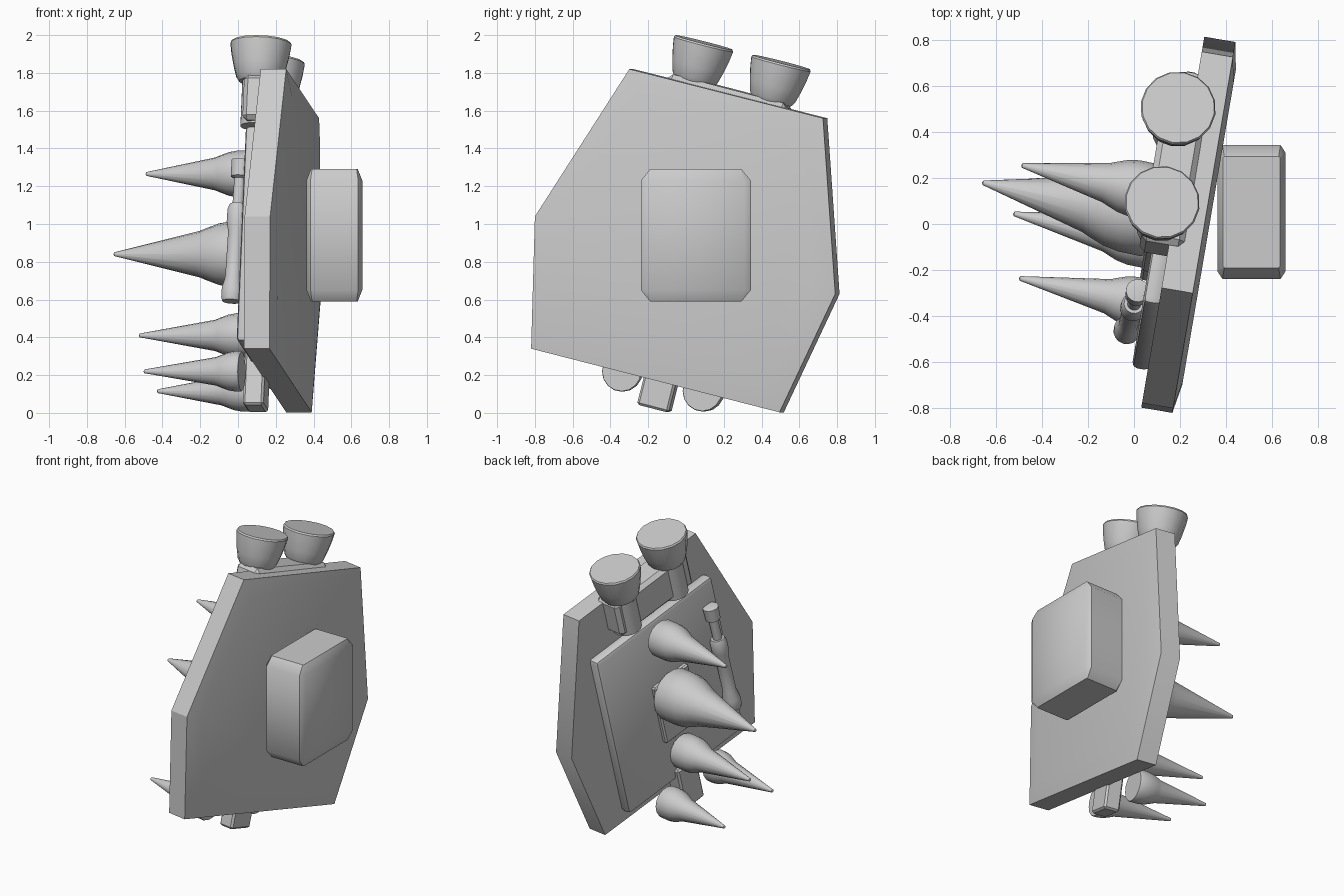
import bpy, bmesh, math
from mathutils import Matrix, Vector

cube = bpy.data.objects.get("Cube")
if cube:
    bpy.data.objects.remove(cube, do_unlink=True)

grey = bpy.data.materials.new("plain_grey")
grey.use_nodes = True
grey.diffuse_color = (0.6, 0.6, 0.6, 1)
grey.node_tree.nodes["Principled BSDF"].inputs["Base Color"].default_value = (0.6, 0.6, 0.6, 1)

# Frame of the slanted shield: inward normal, and up axis leaning in its plane
INWARD = Vector((-0.986, 0.168, 0))
UP = Vector((0.042, 0.245, 0.969)).normalized()
SIDE = UP.cross(INWARD).normalized()
FRAME = Matrix((SIDE, UP, INWARD)).transposed().to_4x4()


def on_shield(y, z, lift):
    """Point over the shield's inner face, lifted along the normal."""
    return Vector((0.167 + 0.17 * y, y, z)) + INWARD * lift


def finish(name, bm, angle=35):
    bmesh.ops.recalc_face_normals(bm, faces=bm.faces)
    mesh = bpy.data.meshes.new(name)
    bm.to_mesh(mesh)
    bm.free()
    mesh.materials.append(grey)
    for p in mesh.polygons:
        p.use_smooth = True
    mesh.set_sharp_from_angle(angle=math.radians(angle))
    obj = bpy.data.objects.new(name, mesh)
    bpy.context.collection.objects.link(obj)
    return obj


def loft(name, rings, angle=30):
    bm = bmesh.new()
    loops = [[bm.verts.new(p) for p in ring] for ring in rings]
    for a, b in zip(loops, loops[1:]):
        for i in range(len(a)):
            j = (i + 1) % len(a)
            bm.faces.new((a[i], a[j], b[j], b[i]))
    bm.faces.new(loops[0])
    bm.faces.new(loops[-1])
    return finish(name, bm, angle)


def shield_box(name, y, z, lift, size, bevel, segments=1):
    """Bevelled box aligned to the shield frame."""
    bm = bmesh.new()
    bmesh.ops.create_cube(bm, size=1)
    bmesh.ops.scale(bm, vec=size, verts=bm.verts)
    bmesh.ops.bevel(bm, geom=bm.edges[:], offset=bevel, segments=segments,
                    profile=0.5, affect='EDGES')
    bm.transform(Matrix.Translation(on_shield(y, z, lift)) @ FRAME)
    return finish(name, bm)


def lathe(name, origin, axis, profile, sides=16):
    """Turn (radius, height) pairs about an axis."""
    bm = bmesh.new()
    verts = [bm.verts.new((r, 0, h)) for r, h in profile]
    edges = [bm.edges.new(pair) for pair in zip(verts, verts[1:])]
    bmesh.ops.spin(bm, geom=verts + edges, cent=(0, 0, 0), axis=(0, 0, 1),
                   angle=math.tau, steps=sides)
    bmesh.ops.remove_doubles(bm, verts=bm.verts, dist=0.0005)
    bm.transform(Matrix.Translation(origin) @ axis.to_track_quat('Z', 'Y').to_matrix().to_4x4())
    return finish(name, bm)


# Six-sided shield slab with a softly raised outer face
outline = [(-0.30, 1.82), (0.725, 1.56), (0.79, 0.63),
           (0.495, 0.003), (-0.82, 0.34), (-0.80, 1.04)]
outer = [Vector((0.306 + 0.17 * y, y, z)) for y, z in outline]
middle = sum(outer, Vector()) / len(outer)
raised = [p.lerp(middle, 0.15) - INWARD * 0.022 for p in outer]
loft("shield_slab", [raised, outer, [p + INWARD * 0.137 for p in outer]])


# Upright chamfered box on the outer side
def box_ring(z, half_x, half_y, cut_x, cut_y):
    pts = []
    for sx, sy in ((1, 1), (-1, 1), (-1, -1), (1, -1)):
        pair = [(half_x, half_y - cut_y), (half_x - cut_x, half_y)]
        if sx * sy < 0:
            pair.reverse()
        pts += [(0.51 + sx * a, 0.052 + sy * b, z) for a, b in pair]
    return pts


box_end = (0.124, 0.242, 0.006, 0.006)
box_body = (0.148, 0.291, 0.022, 0.034)
loft("outer_box", [box_ring(0.59, *box_end), box_ring(0.65, *box_body),
                   box_ring(1.23, *box_body), box_ring(1.29, *box_end)], 40)

# Plates and blocks on the inner side
shield_box("inner_panel", 0.01, 0.82, 0.03, (1.06, 1.18, 0.08), 0.025, 2)
shield_box("middle_plate", -0.02, 0.76, 0.075, (0.31, 0.43, 0.05), 0.01)
shield_box("nozzle_block", 0.2, 1.595, 0.03, (0.66, 0.25, 0.19), 0.025)
shield_box("bottom_block", -0.14, 0.168, 0.045, (0.175, 0.3, 0.11), 0.012)

# Two nozzles with long stems
nozzle = [(0, 0), (0.158, 0), (0.164, -0.01), (0.157, -0.06), (0.142, -0.13),
          (0.125, -0.19), (0.108, -0.215), (0.092, -0.215), (0.092, -0.46), (0, -0.46)]
for name, y, z in (("front_nozzle", 0.085, 1.961), ("rear_nozzle", 0.495, 1.857)):
    lathe(name, on_shield(y, z, 0.06), UP, nozzle)

# Piston with cap, rod and body
piston_foot = on_shield(-0.49, 0.59, 0.118)
piston_axis = on_shield(-0.30, 1.36, 0.1) - piston_foot
piston = [(0, 0), (0.052, 0), (0.058, 0.02), (0.058, 0.07), (0.044, 0.13), (0.044, 0.38),
          (0.055, 0.43), (0.055, 0.5), (0.044, 0.53), (0.03, 0.53), (0.03, 0.67),
          (0.048, 0.68), (0.051, 0.77), (0, 0.78)]
lathe("piston", piston_foot, piston_axis, piston)
for name, y, z in (("piston_lower_mount", -0.48, 0.64), ("piston_upper_mount", -0.31, 1.31)):
    shield_box(name, y, z, 0.06, (0.06, 0.06, 0.1), 0.008)

# Flared spikes: tip, base radius, length to the flare, depth of the base behind it
spike_axis = Vector((-0.98, 0.2, 0)).normalized()
spikes = {"top": ((-0.49, 0.255, 1.265), 0.124, 0.50, 0.09),
          "large": ((-0.66, 0.18, 0.84), 0.175, 0.64, 0.11),
          "middle": ((-0.525, 0.045, 0.41), 0.118, 0.53, 0.08),
          "front": ((-0.50, -0.235, 0.22), 0.108, 0.50, 0.03),
          "low": ((-0.43, 0.19, 0.115), 0.108, 0.46, 0.06)}
for name, (tip, r, length, depth) in spikes.items():
    profile = [(0, -depth), (r * 0.97, -depth), (r, 0.01 - depth), (r, 0), (r * 0.93, r * 0.4),
               (r * 0.8, r * 0.75), (r * 0.7, r), (0.01, length - 0.005), (0, length)]
    lathe(name + "_spike", Vector(tip) - spike_axis * length, spike_axis, profile)
